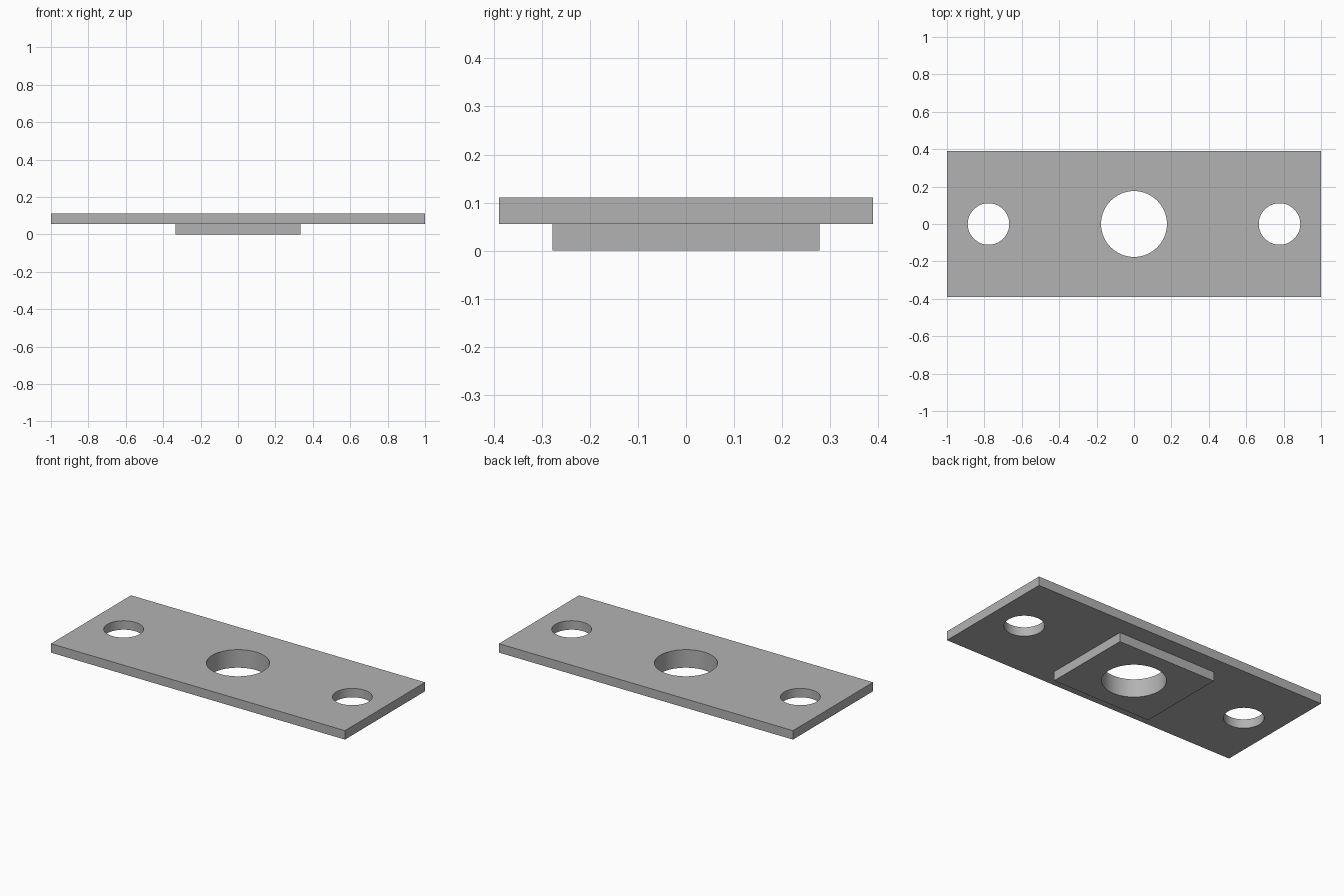
import bpy
import math

if "Cube" in bpy.data.objects:
    bpy.data.objects.remove(bpy.data.objects["Cube"], do_unlink=True)

grey = bpy.data.materials.new("plain grey")
grey.use_nodes = True
colour = (0.45, 0.45, 0.45, 1)
grey.diffuse_color = colour
grey.node_tree.nodes["Principled BSDF"].inputs["Base Color"].default_value = colour


def block(name, width, depth, bottom, top):
    bpy.ops.mesh.primitive_cube_add(size=1, location=(0, 0, (bottom + top) / 2))
    ob = bpy.context.object
    ob.name = name
    ob.scale = (width, depth, top - bottom)
    bpy.ops.object.transform_apply(location=True, rotation=False, scale=True)
    ob.data.materials.append(grey)
    return ob


def combine(target, tool, operation):
    """Apply a boolean, then discard the tool object."""
    tool.hide_render = True
    mod = target.modifiers.new(operation.lower(), "BOOLEAN")
    mod.operation = operation
    mod.solver = "EXACT"
    mod.object = tool
    bpy.ops.object.select_all(action="DESELECT")
    target.select_set(True)
    bpy.context.view_layer.objects.active = target
    bpy.ops.object.modifier_apply(modifier=mod.name)
    bpy.data.objects.remove(tool, do_unlink=True)


# Flat plate with a raised pad underneath, fused into one solid
plate = block("mounting_plate", 2, 0.778, 0.056, 0.111)
pad = block("locating_pad", 0.667, 0.556, 0, 0.08)
combine(plate, pad, "UNION")

# Central bore and the two bolt holes
for x, radius in ((0, 0.176), (-0.778, 0.111), (0.778, 0.111)):
    bpy.ops.mesh.primitive_cylinder_add(vertices=64, radius=radius, depth=1, location=(x, 0, 0))
    cutter = bpy.context.object
    cutter.name = "hole_cutter"
    cutter.data.materials.append(grey)
    combine(plate, cutter, "DIFFERENCE")

plate.select_set(True)
bpy.context.view_layer.objects.active = plate
bpy.ops.object.shade_smooth_by_angle(angle=math.radians(30))
